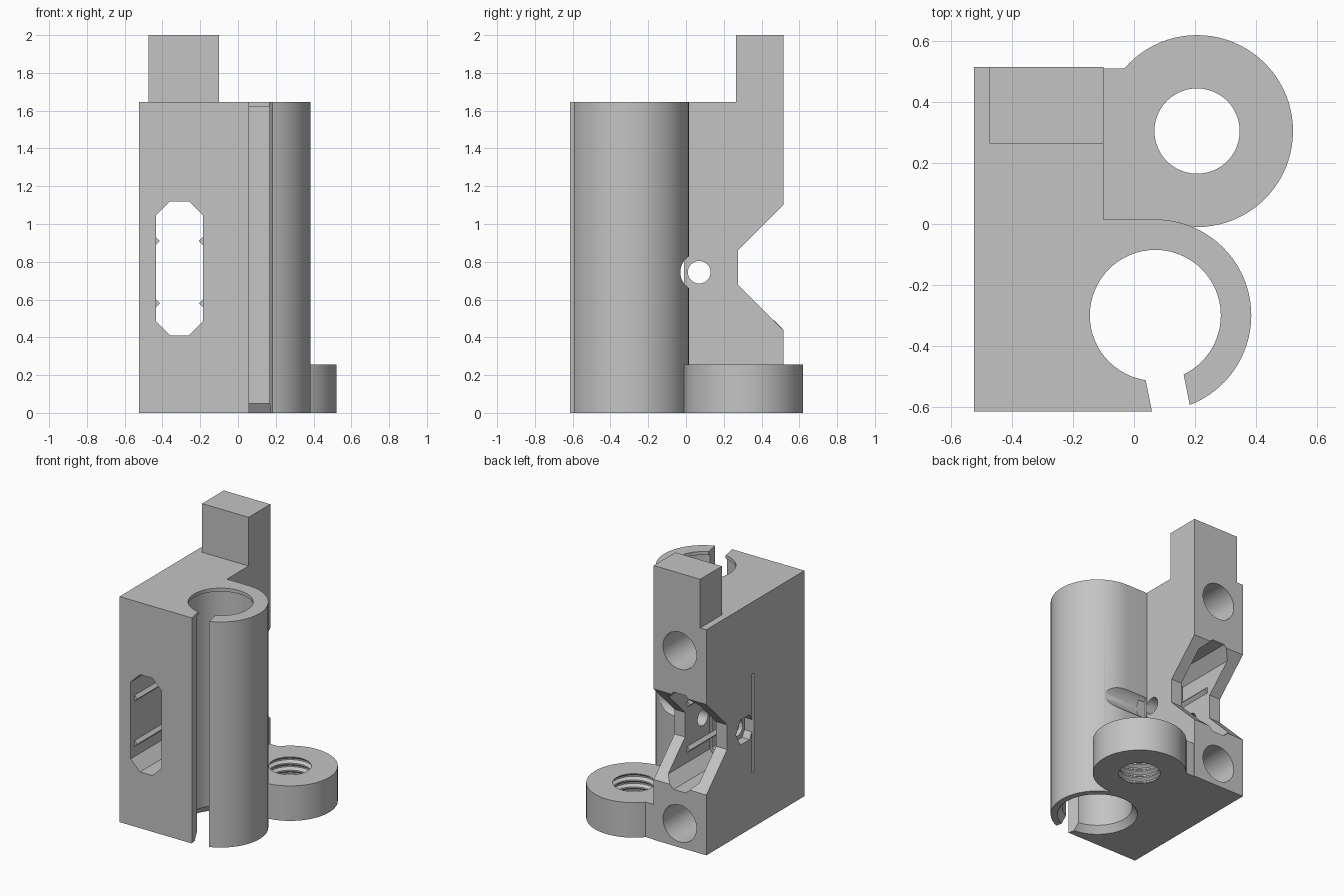
import bpy, bmesh
from math import sin, cos, pi, radians
from mathutils import Vector

cube = bpy.data.objects.get("Cube")
if cube:
    bpy.data.objects.remove(cube)

grey = bpy.data.materials.new("plain grey")
grey.use_nodes = True
COLOUR = (0.55, 0.55, 0.55, 1)
grey.diffuse_color = COLOUR
grey.node_tree.nodes["Principled BSDF"].inputs["Base Color"].default_value = COLOUR


def finish(name, bm):
    bmesh.ops.recalc_face_normals(bm, faces=bm.faces)
    mesh = bpy.data.meshes.new(name)
    bm.to_mesh(mesh)
    bm.free()
    mesh.materials.append(grey)
    ob = bpy.data.objects.new(name, mesh)
    bpy.context.collection.objects.link(ob)
    return ob


def prism(name, pts, axis, lo, hi):
    """Extrude a flat outline along an axis."""
    place = {"X": lambda a, b, d: (d, a, b),
             "Y": lambda a, b, d: (a, d, b),
             "Z": lambda a, b, d: (a, b, d)}[axis]
    bm = bmesh.new()
    face = bm.faces.new([bm.verts.new(place(a, b, lo)) for a, b in pts])
    out = bmesh.ops.extrude_face_region(bm, geom=[face])
    verts = [g for g in out["geom"] if isinstance(g, bmesh.types.BMVert)]
    bmesh.ops.translate(bm, verts=verts, vec=Vector(place(0, 0, hi - lo)))
    return finish(name, bm)


def lathe(name, pts, x, y, steps=64):
    """Spin an (r, z) profile about an upright axis."""
    bm = bmesh.new()
    vs = [bm.verts.new((x + r, y, z)) for r, z in pts]
    es = [bm.edges.new(p) for p in zip(vs, vs[1:])]
    bmesh.ops.spin(bm, geom=vs + es, cent=(x, y, 0), axis=(0, 0, 1),
                   angle=2 * pi, steps=steps)
    bmesh.ops.remove_doubles(bm, verts=bm.verts, dist=1e-5)
    return finish(name, bm)


def arc(cx, cy, r, start, end, n):
    angles = [radians(start + (end - start) * i / n) for i in range(n + 1)]
    return [(cx + r * cos(a), cy + r * sin(a)) for a in angles]


def circle(cx, cy, r, n=48):
    return arc(cx, cy, r, 0, 360, n)[:-1]


def rect(a0, a1, b0, b1):
    return [(a0, b0), (a1, b0), (a1, b1), (a0, b1)]


def cut(target, cutter):
    mod = target.modifiers.new("cut", "BOOLEAN")
    mod.operation = "DIFFERENCE"
    mod.solver = "EXACT"
    mod.object = cutter
    bpy.context.view_layer.objects.active = target
    bpy.ops.object.modifier_apply(modifier=mod.name)
    bpy.data.objects.remove(cutter)


# Main body: block with a rounded barrel side
BX, BY = 0.07, -0.30
TOP = 1.645
body = prism("clamp_body",
             [(-0.525, -0.615)] + arc(BX, BY, 0.315, -90, 90, 40)
             + [(-0.1, 0.015), (-0.1, 0.515), (-0.525, 0.515)], "Z", 0, 2)

# Trim the top, leaving the upright tab
cut(body, prism("top_trim", [(-1, -1), (1, -1), (1, 1), (-0.09, 1), (-0.09, 0.265),
                             (-0.475, 0.265), (-0.475, 1), (-1, 1)], "Z", TOP, 3))

# V notch across the back
cut(body, prism("back_notch", [(0.615, 1.2), (0.275, 0.86), (0.275, 0.68),
                               (0.615, 0.34)], "X", -1, 1))

# Barrel bore with bottom chamfer and top lip, and its tilted split
cut(body, lathe("bore", [(0, -0.05), (0.305, -0.05), (0.235, 0.05), (0.235, 1.62),
                         (0.215, 1.62), (0.215, 1.8), (0, 1.8)], BX, BY))
tilt = radians(11.3)
split = [(0.06 + u * cos(tilt) - v * sin(tilt), BY + u * sin(tilt) + v * cos(tilt))
         for u, v in rect(-0.063, 0.063, -0.6, -0.05)]
cut(body, prism("barrel_split", split, "Z", -1, 3))

# Window through the block, with chamfered corners
x0, x1, z0, z1, c = -0.435, -0.185, 0.41, 1.12, 0.075
window = [(x0 + c, z0), (x1 - c, z0), (x1, z0 + c), (x1, z1 - c),
          (x1 - c, z1), (x0 + c, z1), (x0, z1 - c), (x0, z0 + c)]
cut(body, prism("window", window, "Y", -1, 1))

# Round blind holes in the back
for z in (0.175, 1.435):
    cut(body, prism("rod_hole", circle(-0.31, z, 0.135), "Y", -0.2, 1))

# Cross bolt hole, head recess, nut pocket and thin slit
HY, HZ = 0.07, 0.745
cut(body, prism("bolt_hole", circle(HY, HZ, 0.06, 32), "X", -1, 1))
cut(body, prism("head_recess", circle(HY, HZ, 0.1), "X", -0.095, 1))
cut(body, prism("nut_pocket", circle(HY, HZ, 0.105, 6), "X", -1, -0.465))
cut(body, prism("slit", rect(-0.035, -0.01, 0.4, 1.12), "X", -1, -0.05))

# Small guide ridges inside the window
ridges = []
for side, x, d in (("left", x1, -0.022), ("right", x0, 0.022)):
    for level, z in (("lower", 0.58), ("upper", 0.91)):
        ridges.append(prism(f"{level}_{side}_ridge",
                            [(x, z - 0.022), (x + d, z), (x, z + 0.022)],
                            "Y", -0.57, 0.25))

# Threaded foot ring joined to the block by a short neck
RX, RY, RH = 0.207, 0.305, 0.255
foot = prism("foot_ring", [(-0.1, 0.51), (-0.1, 0.015)]
             + arc(RX, RY, 0.315, -113, 139.4, 56), "Z", 0, RH)
turns = 5
pitch = RH / turns
thread = [(0, -pitch), (0.14, -pitch)]
for i in range(turns):
    z = i * pitch
    thread += [(0.14, z + 0.1 * pitch), (0.162, z + 0.4 * pitch),
               (0.162, z + 0.6 * pitch), (0.14, z + 0.9 * pitch)]
thread += [(0.14, RH + pitch), (0, RH + pitch)]
cut(foot, lathe("thread_cutter", thread, RX, RY, 48))

# Smooth round walls, keep edges sharp
bpy.ops.object.select_all(action="DESELECT")
for ob in [body, foot] + ridges:
    ob.select_set(True)
bpy.context.view_layer.objects.active = body
bpy.ops.object.shade_smooth_by_angle(angle=radians(30))
